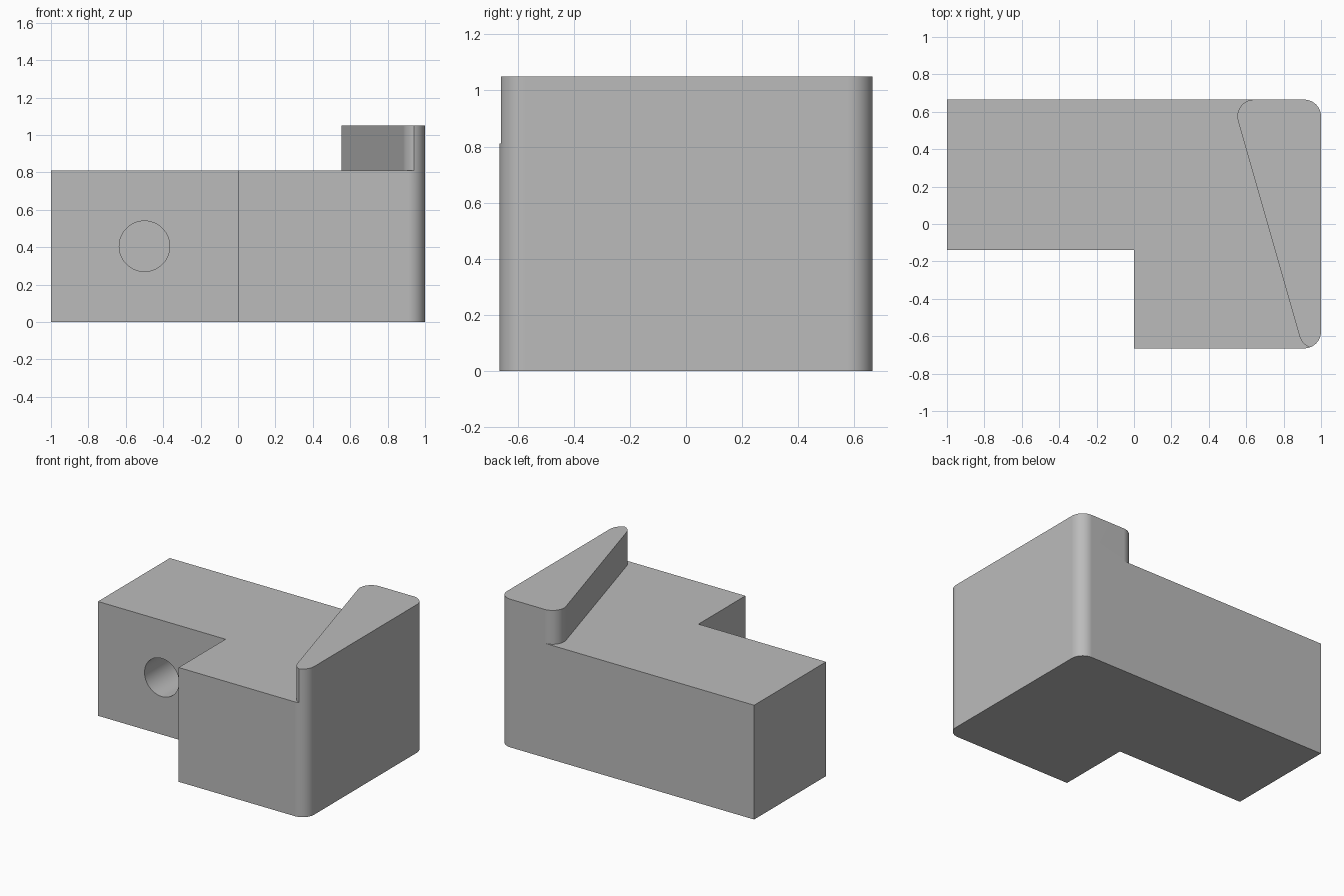
import bpy
import bmesh
from math import radians, cos, sin

cube = bpy.data.objects.get("Cube")
if cube:
    bpy.data.objects.remove(cube, do_unlink=True)

BACK, FRONT, RIGHT = 0.665, -0.665, 1.0
R = 0.09                      # corner radius
DECK, TOP = 0.81, 1.05        # body and wedge heights
CX, CY = RIGHT - R, BACK - R  # rounded corner centres
TIP_X = CX + 2 * R * cos(radians(70))

grey = bpy.data.materials.new("plain grey")
grey.use_nodes = True
grey.diffuse_color = (0.5, 0.5, 0.5, 1)
grey.node_tree.nodes["Principled BSDF"].inputs["Base Color"].default_value = (0.5, 0.5, 0.5, 1)


def arc(cx, cy, start, end):
    """Corner points in five-degree steps, either direction."""
    step = 5 if end > start else -5
    angles = list(range(start, end, step)) + [end]
    return [(cx + R * cos(radians(a)), cy + R * sin(radians(a))) for a in angles]


def finish(name, bm):
    bmesh.ops.recalc_face_normals(bm, faces=bm.faces[:])
    mesh = bpy.data.meshes.new(name)
    bm.to_mesh(mesh)
    bm.free()
    mesh.materials.append(grey)
    obj = bpy.data.objects.new(name, mesh)
    bpy.context.collection.objects.link(obj)
    return obj


def prism(name, outline, z0, z1):
    bm = bmesh.new()
    face = bm.faces.new([bm.verts.new((x, y, z0)) for x, y in outline])
    out = bmesh.ops.extrude_face_region(bm, geom=[face])
    verts = [v for v in out["geom"] if isinstance(v, bmesh.types.BMVert)]
    bmesh.ops.translate(bm, verts=verts, vec=(0, 0, z1 - z0))
    return finish(name, bm)


def boolean(target, other, operation):
    mod = target.modifiers.new(operation.lower(), "BOOLEAN")
    mod.object, mod.operation, mod.solver = other, operation, "EXACT"
    bpy.ops.object.select_all(action="DESELECT")
    target.select_set(True)
    bpy.context.view_layer.objects.active = target
    bpy.ops.object.modifier_apply(modifier=mod.name)
    bpy.data.objects.remove(other, do_unlink=True)


# L-shaped body with rounded outer corners
body = prism("l_shaped_block",
             [(-1, BACK), (-1, -0.14), (0, -0.14), (0, FRONT)]
             + arc(CX, -CY, -90, 0) + arc(CX, CY, 0, 90), 0, DECK)

# Raised slanted wedge, its outer sides flush with the body
wedge = prism("slanted_wedge",
              arc(CX, -CY, -70, 0) + arc(CX, CY, 0, 90)
              + arc(0.643, CY, 90, 196) + arc(TIP_X, -CY, 196, 250)[:-1],
              DECK, TOP)
boolean(body, wedge, "UNION")

# Blind round hole in the front of the narrow arm
bpy.ops.mesh.primitive_cylinder_add(vertices=64, radius=0.135, depth=0.9,
                                    location=(-0.5, -0.14, 0.405),
                                    rotation=(radians(90), 0, 0))
drill = bpy.context.object
drill.name = "hole_cutter"
drill.hide_render = True
drill.data.materials.append(grey)
boolean(body, drill, "DIFFERENCE")

# Smooth rounded corners, crisp edges
bpy.ops.object.shade_smooth_by_angle(angle=radians(30))
weighted = body.modifiers.new("flat_sides", "WEIGHTED_NORMAL")
weighted.keep_sharp = True
